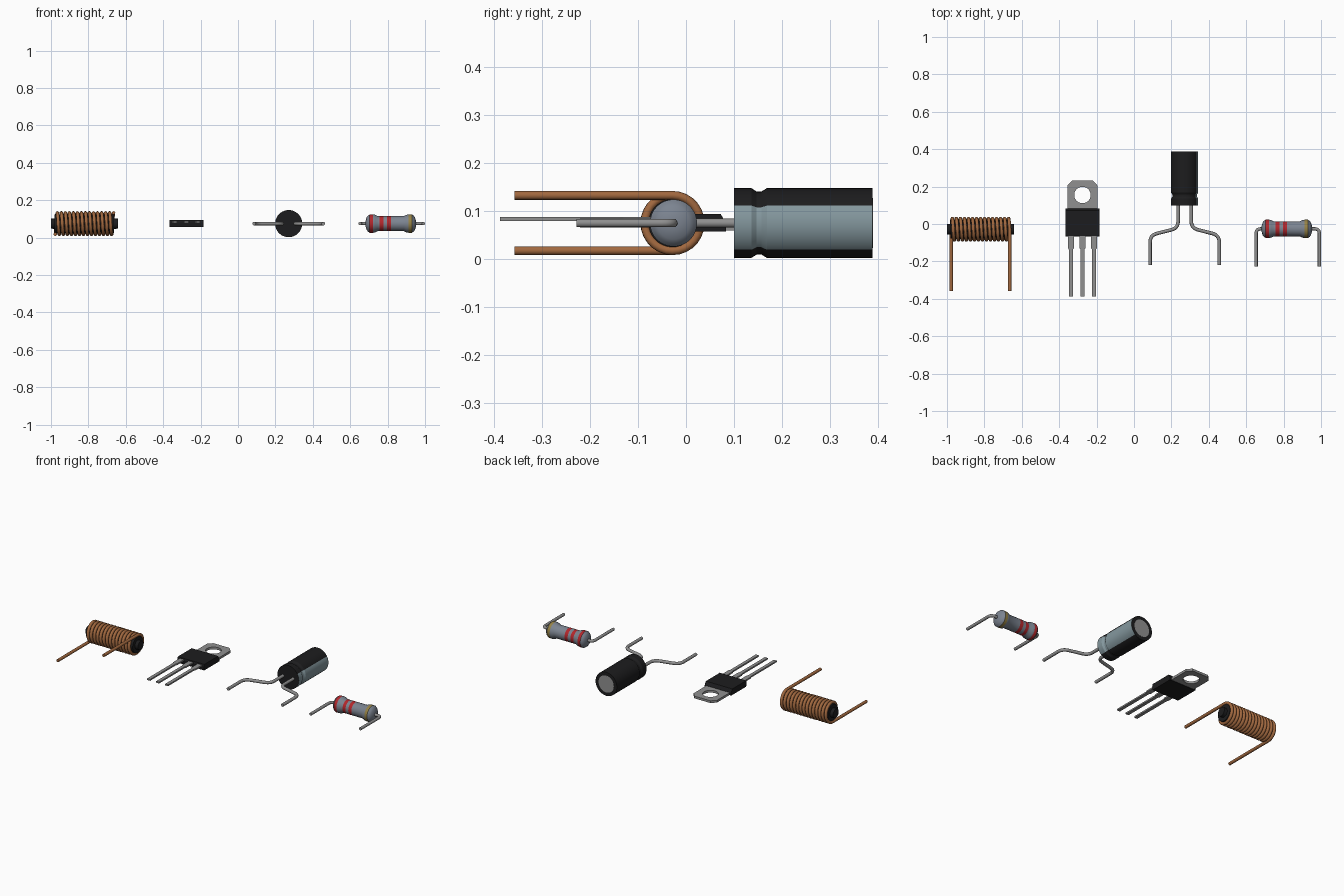
import bpy, bmesh, math
from mathutils import Vector

if "Cube" in bpy.data.objects:
    bpy.data.objects.remove(bpy.data.objects["Cube"])

ZC = 0.075


def material(name, r, g, b):
    m = bpy.data.materials.new(name)
    m.diffuse_color = (r, g, b, 1)
    m.use_nodes = True
    m.node_tree.nodes["Principled BSDF"].inputs["Base Color"].default_value = m.diffuse_color
    return m


COPPER = material("copper", 0.36, 0.14, 0.05)
BLACK = material("black plastic", 0.012, 0.012, 0.013)
METAL = material("lead metal", 0.28, 0.28, 0.28)
STRIPE = material("can stripe", 0.23, 0.31, 0.34)
CERAMIC = material("resistor body", 0.2, 0.23, 0.28)
RED = material("red band", 0.45, 0.02, 0.025)
GOLD = material("gold band", 0.3, 0.22, 0.06)


def finish(ob, smooth=30):
    bpy.ops.object.select_all(action='DESELECT')
    ob.select_set(True)
    bpy.context.view_layer.objects.active = ob
    if ob.type == 'CURVE':
        bpy.ops.object.convert(target='MESH')
        ob = bpy.context.object
    if smooth:
        bpy.ops.object.shade_smooth_by_angle(angle=math.radians(smooth))
    return ob


def add_mesh(name, bm, mats, smooth=30):
    bmesh.ops.recalc_face_normals(bm, faces=bm.faces[:])
    me = bpy.data.meshes.new(name)
    bm.to_mesh(me)
    bm.free()
    for m in mats:
        me.materials.append(m)
    ob = bpy.data.objects.new(name, me)
    bpy.context.collection.objects.link(ob)
    return finish(ob, smooth)


def lathe(name, axis, centre, profile, mats, pick=lambda s, a: 0, n=36):
    """Revolve (position, radius) pairs; pick(position, degrees) gives the material slot."""
    bm = bmesh.new()
    rings = []
    for t, r in profile:
        ring = []
        for i in range(n):
            a = 2 * math.pi * i / n
            u, z = centre + r * math.cos(a), ZC + r * math.sin(a)
            ring.append(bm.verts.new((t, u, z) if axis == 'X' else (u, t, z)))
        rings.append(ring)
    for k in range(len(rings) - 1):
        for i in range(n):
            j = (i + 1) % n
            f = bm.faces.new((rings[k][i], rings[k][j], rings[k + 1][j], rings[k + 1][i]))
            mid = (profile[k][0] + profile[k + 1][0]) / 2
            f.material_index = pick(mid, (i + 0.5) * 360 / n)
    bm.faces.new(rings[0])
    bm.faces.new(rings[-1]).material_index = pick(profile[-1][0], 180)
    return add_mesh(name, bm, mats)


def curve(name, mat, dims):
    cu = bpy.data.curves.new(name, 'CURVE')
    cu.dimensions = dims
    cu.materials.append(mat)
    ob = bpy.data.objects.new(name, cu)
    bpy.context.collection.objects.link(ob)
    return ob, cu


def spline(cu, pts, cyclic=False):
    s = cu.splines.new('POLY')
    s.points.add(len(pts) - 1)
    for p, co in zip(s.points, pts):
        p.co = (*co, 1)
    s.use_cyclic_u = cyclic


def wire(name, pts, radius, mat):
    ob, cu = curve(name, mat, '3D')
    cu.bevel_depth = radius
    cu.bevel_resolution = 3
    cu.use_fill_caps = True
    spline(cu, pts)
    return finish(ob, 50)


def plate(name, outlines, z0, z1, mat):
    ob, cu = curve(name, mat, '2D')
    cu.fill_mode = 'BOTH'
    cu.extrude = (z1 - z0) / 2
    ob.location.z = (z0 + z1) / 2
    for o in outlines:
        spline(cu, [(x, y, 0) for x, y in o], True)
    return finish(ob)


def fillet(pts, r, n=6):
    """Round the inner corners of a flat path, then place it at the shared height."""
    P = [Vector((x, y, ZC)) for x, y in pts]
    out = [P[0]]
    for a, b, c in zip(P, P[1:], P[2:]):
        s, e = b + (a - b).normalized() * r, b + (c - b).normalized() * r
        for i in range(n + 1):
            t = i / n
            out.append(s * (1 - t) ** 2 + b * 2 * t * (1 - t) + e * t * t)
    return out + [P[-1]]


# Inductor: one wire wound 14.5 turns, with both leads running forward
YC, R, X0, X1, TURNS, SEG = -0.028, 0.0575, -0.977, -0.665, 14.5, 28
total = int(TURNS * SEG)
path = [(X0, -0.357, ZC - R)]
for i in range(total + 1):
    a = 2 * math.pi * i / SEG
    path.append((X0 + (X1 - X0) * i / total, YC + R * math.sin(a), ZC - R * math.cos(a)))
path.append((X1, -0.357, ZC + R))
wire("inductor_winding", path, 0.0092, COPPER)
lathe("inductor_core", 'X', YC,
      [(-1.0, 0.027), (-0.98, 0.028), (-0.98, 0.05), (-0.662, 0.05), (-0.662, 0.028), (-0.642, 0.027)], [BLACK])

# Transistor: tab with hole, moulded body, three stepped legs
TX = -0.2755
hole = [(TX + 0.044 * math.cos(i * math.pi / 16), 0.155 + 0.044 * math.sin(i * math.pi / 16)) for i in range(32)]
half = [(0.08, 0.06), (0.08, 0.206), (0.055, 0.233)]
tab = [(TX + x, y) for x, y in half] + [(TX - x, y) for x, y in reversed(half)]
plate("transistor_tab", [tab, hole], 0.059, 0.073, METAL)

bm = bmesh.new()
side = [(-0.063, 0.057), (0.083, 0.057), (0.083, 0.075), (0.072, 0.094), (-0.063, 0.094), (-0.067, 0.082)]
face = bm.faces.new([bm.verts.new((TX - 0.09, y, z)) for y, z in side])
ext = bmesh.ops.extrude_face_region(bm, geom=[face])
bmesh.ops.translate(bm, vec=(0.18, 0, 0), verts=[v for v in ext['geom'] if isinstance(v, bmesh.types.BMVert)])
add_mesh("transistor_body", bm, [BLACK], 0)

for k, dx in enumerate((-0.0615, 0, 0.0615)):
    leg = [(0.015, -0.06), (0.015, -0.13), (0.01, -0.138), (0.01, -0.387)]
    outline = [(TX + dx + x, y) for x, y in leg] + [(TX + dx - x, y) for x, y in reversed(leg)]
    plate(f"transistor_leg_{k + 1}", [outline], 0.079, 0.088, METAL)

# Electrolytic capacitor: crimped can with pale stripe, recessed end disc
CX, CR = 0.271, 0.0725


def can_slot(y, deg):
    if y == 0.383:
        return 2
    return 1 if 0.1 < y < 0.388 and (deg > 310 or deg < 30) else 0


lathe("capacitor_can", 'Y', CX,
      [(0.1, CR), (0.136, CR), (0.147, CR - 0.007), (0.157, CR - 0.007), (0.168, CR),
       (0.388, CR), (0.388, 0.055)], [BLACK, STRIPE], can_slot)
lathe("capacitor_end_disc", 'Y', CX, [(0.37, 0.052), (0.3885, 0.052)], [METAL])
for s, label in ((-1, "left"), (1, "right")):
    pts = [(CX + s * dx, y) for dx, y in
           ((0.035, 0.11), (0.035, -0.022), (0.185, -0.06), (0.185, -0.22))]
    wire(f"capacitor_lead_{label}", fillet(pts, 0.038), 0.0095, METAL)

# Resistor: dog-bone body with colour bands, bent leads
RX, RY = 0.817, -0.026
end = [(0.135, 0.014), (0.129, 0.034), (0.123, 0.042), (0.113, 0.049), (0.095, 0.049), (0.083, 0.047), (0.07, 0.04)]
bands = [(0.704, 0.722, 1), (0.757, 0.777, 1), (0.796, 0.817, 1), (0.912, 0.930, 2)]
left = [(RX - d, r) for d, r in end]
right = [(RX + d, r) for d, r in reversed(end)]
middle = [(x, 0.04) for b in bands[1:3] for x in b[:2]]
lathe("resistor_body", 'X', RY, left + middle + right, [CERAMIC, RED, GOLD],
      lambda x, a: next((m for lo, hi, m in bands if lo <= x <= hi), 0), 32)
for s, label in ((-1, "left"), (1, "right")):
    cx = RX + 0.005
    pts = [(cx + s * 0.11, RY), (cx + s * 0.169, RY), (cx + s * 0.169, -0.228)]
    wire(f"resistor_lead_{label}", fillet(pts, 0.025), 0.009, METAL)
